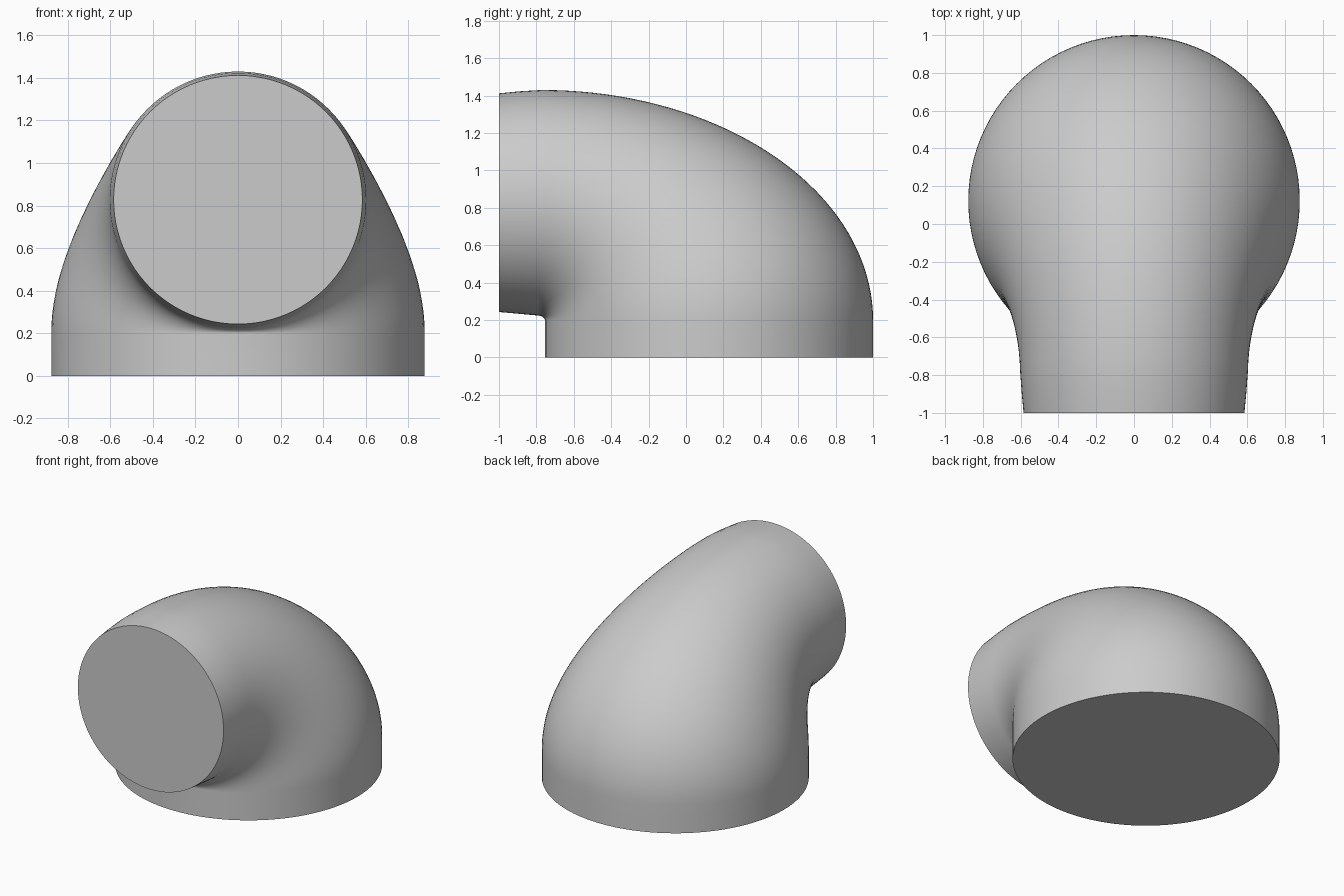
import bpy, bmesh, math

if "Cube" in bpy.data.objects:
    bpy.data.objects.remove(bpy.data.objects["Cube"])

SIDES, STEPS = 96, 40

# Each ring is given by its inner and outer point in the x = 0 plane, as (y, z)
chords = [((-0.755, 0.0), (1.0, 0.0)), ((-0.755, 0.1), (1.0, 0.1))]
for i in range(STEPS + 1):
    t = math.pi / 2 * i / STEPS
    c, s = math.cos(t), math.sin(t)
    chords.append(((-0.80 + 0.045 * c, 0.2 + 0.025 * s),
                   (-0.77 + 1.77 * c, 0.2 + 1.23 * s)))
chords += [((-0.9, 0.234), (-0.89, 1.423)), ((-1.0, 0.243), (-1.0, 1.412))]

bm = bmesh.new()
rings = []
for (y0, z0), (y1, z1) in chords:
    cy, cz = (y0 + y1) / 2, (z0 + z1) / 2
    dy, dz = (y1 - y0) / 2, (z1 - z0) / 2
    r = math.hypot(dy, dz)
    ring = []
    for k in range(SIDES):
        a = 2 * math.pi * k / SIDES
        ring.append(bm.verts.new((r * math.sin(a), cy + dy * math.cos(a), cz + dz * math.cos(a))))
    rings.append(ring)

# Elbow wall
for a, b in zip(rings, rings[1:]):
    for k in range(SIDES):
        n = (k + 1) % SIDES
        bm.faces.new((a[k], a[n], b[n], b[k]))
# Flat ends
bm.faces.new(rings[0])
bm.faces.new(rings[-1])
bmesh.ops.recalc_face_normals(bm, faces=bm.faces)

mesh = bpy.data.meshes.new("reducing_elbow")
bm.to_mesh(mesh)
bm.free()
elbow = bpy.data.objects.new("reducing_elbow", mesh)
bpy.context.collection.objects.link(elbow)

grey = bpy.data.materials.new("light_grey")
grey.diffuse_color = (0.6, 0.6, 0.6, 1)
grey.use_nodes = True
grey.node_tree.nodes["Principled BSDF"].inputs["Base Color"].default_value = grey.diffuse_color
mesh.materials.append(grey)

bpy.context.view_layer.objects.active = elbow
elbow.select_set(True)
bpy.ops.object.shade_smooth_by_angle(angle=math.radians(40))
